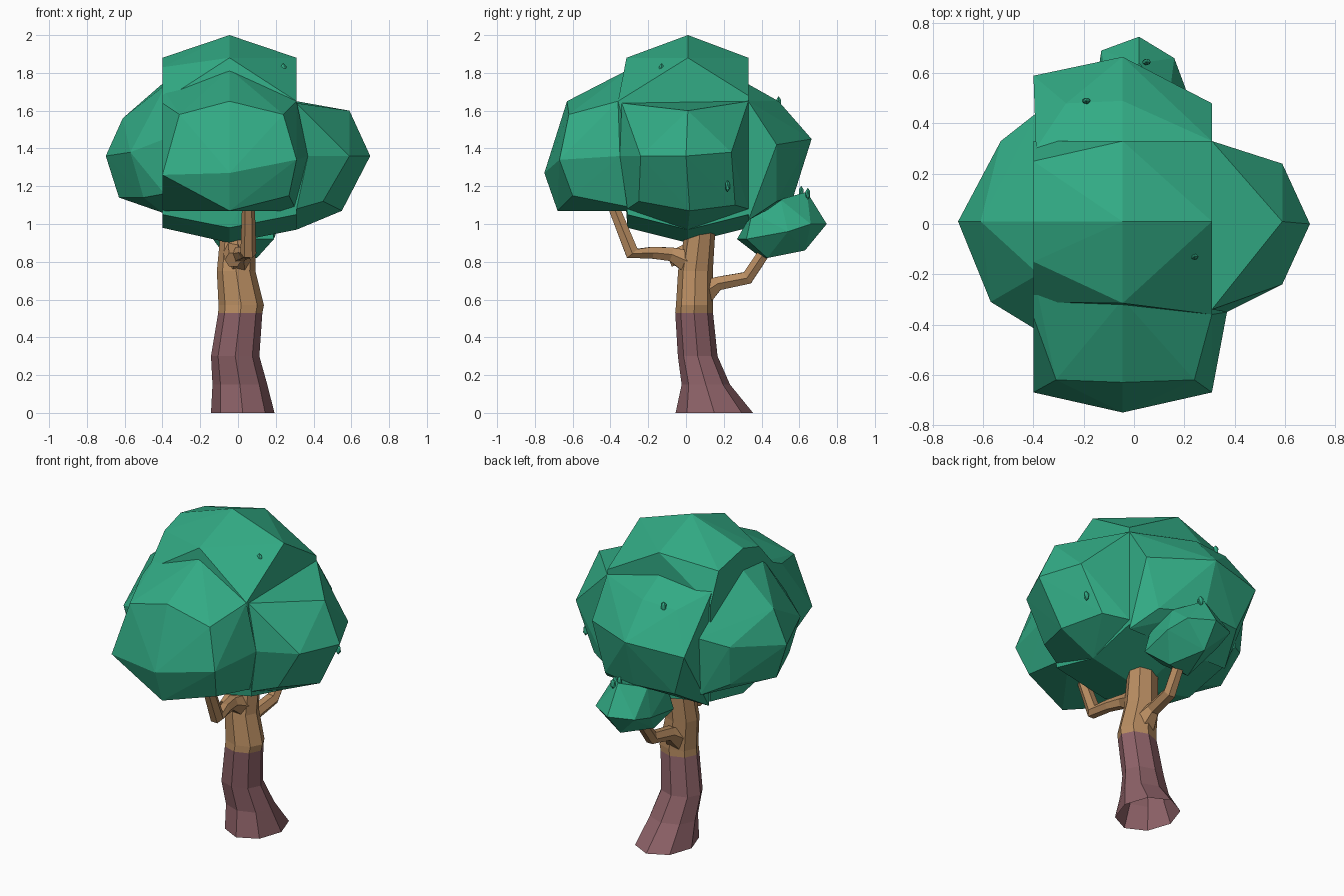
import bpy, bmesh, math
from mathutils import Vector


def material(name, rgb):
    m = bpy.data.materials.new(name)
    m.diffuse_color = (*rgb, 1)
    return m


GREEN = material("leaf green", (0.032, 0.41, 0.235))
TAN = material("tan wood", (0.48, 0.265, 0.12))
PLUM = material("plum bark", (0.27, 0.122, 0.138))


def finish(bm, name, *mats):
    bmesh.ops.recalc_face_normals(bm, faces=bm.faces)
    me = bpy.data.meshes.new(name)
    bm.to_mesh(me)
    bm.free()
    for m in mats:
        me.materials.append(m)
    ob = bpy.data.objects.new(name, me)
    bpy.context.collection.objects.link(ob)
    return ob


def skin(bm, rings, cap_start=True):
    """Bridge successive rings of points and cap the ends."""
    vs = [[bm.verts.new(p) for p in r] for r in rings]
    n = len(vs[0])
    for a, b in zip(vs, vs[1:]):
        for i in range(n):
            j = (i + 1) % n
            bm.faces.new((a[i], a[j], b[j], b[i]))
    if cap_start:
        bm.faces.new(vs[0])
    bm.faces.new(vs[-1])


def branch(name, path, sides=6):
    """Tapered tube through (x, y, z, radius) points."""
    pts = [Vector(p[:3]) for p in path]
    rings = []
    for i, p in enumerate(pts):
        d = (pts[min(i + 1, len(pts) - 1)] - pts[max(i - 1, 0)]).normalized()
        u = Vector((1, 0, 0))
        u = (u - d * u.dot(d)).normalized()
        v = d.cross(u)
        r = path[i][3]
        rings.append([p + (u * math.cos(t) + v * math.sin(t)) * r
                      for t in (2 * math.pi * k / sides for k in range(sides))])
    bm = bmesh.new()
    skin(bm, rings)
    return finish(bm, name, TAN)


def lobe(name, points):
    """Faceted foliage mass: convex hull of a few corner points."""
    bm = bmesh.new()
    for p in points:
        bm.verts.new(p)
    res = bmesh.ops.convex_hull(bm, input=bm.verts)
    junk = {g for g in res["geom_interior"] + res["geom_unused"]
            if isinstance(g, bmesh.types.BMVert)}
    bmesh.ops.delete(bm, geom=list(junk), context='VERTS')
    return finish(bm, name, GREEN)


# Trunk: (z, centre x, centre y, radius x, radius y), flared at the back foot, open below
profile = [(0, .025, .15, .168, .205), (.15, .01, .105, .145, .128),
           (.30, -.015, .062, .128, .105), (.53, .012, .043, .117, .10),
           (.57, .017, .045, .12, .098), (.75, -.01, .05, .102, .092),
           (.96, .0, .075, .092, .08)]
bm = bmesh.new()
skin(bm, [[(cx + rx * math.cos(k * math.pi / 4), cy + ry * math.sin(k * math.pi / 4), z)
           for k in range(8)] for z, cx, cy, rx, ry in profile], cap_start=False)
trunk = finish(bm, "trunk", TAN, PLUM)
for f in trunk.data.polygons:
    f.material_index = 1 if f.center.z < 0.53 else 0

# Branches and the sawn stub
branch("front_branch", [(0, .04, .79, .08), (.01, -.08, .84, .042), (.035, -.18, .848, .036),
                        (.055, -.285, .845, .042), (.055, -.385, 1.095, .034)])
branch("back_branch", [(0, .07, .62, .085), (0, .17, .685, .042),
                       (.01, .325, .715, .04), (.02, .405, .835, .036)])
branch("stub", [(-.025, .03, .86, .055), (-.025, -.09, .81, .045)])

# Crown: a tall core with one lobe on each side
lobe("crown_core", [
    (-.045, .01, 2), (-.4, .01, 1.88), (.31, .01, 1.88), (-.045, -.315, 1.88), (-.045, .33, 1.88),
    (-.4, -.15, 1.83), (-.4, .25, 1.83), (.31, .33, 1.68), (.31, -.36, 1.65),
    (-.4, -.31, 1.65), (-.4, .33, 1.65),
    (-.4, -.31, 1.05), (.31, -.31, 1.05), (-.4, .33, 1.05), (.31, .33, 1.05),
    (-.4, .01, .98), (.31, .01, .97), (-.045, -.31, .98), (-.045, .33, .98), (-.045, .01, .9)])
lobe("crown_front", [
    (-.4, -.2, 1.72), (-.045, -.3, 1.82), (-.045, -.37, 1.77), (.31, -.36, 1.65),
    (-.4, -.37, 1.64), (-.31, -.62, 1.58), (-.045, -.63, 1.65), (.24, -.62, 1.58),
    (-.4, -.67, 1.26), (-.045, -.75, 1.27), (.31, -.67, 1.34),
    (-.045, -.68, 1.07), (.27, -.6, 1.15),
    (-.4, -.3, 1.07), (-.045, -.3, 1.07), (.31, -.2, 1.07), (.37, -.35, 1.36)])
lobe("crown_left", [
    (-.38, .01, 1.76), (-.61, .01, 1.56), (-.7, .01, 1.36), (-.63, .01, 1.14),
    (-.53, .33, 1.42), (-.52, .31, 1.18), (-.57, -.31, 1.38), (-.5, -.3, 1.14),
    (-.39, -.42, 1.45), (-.39, -.41, 1.16), (-.39, .44, 1.48), (-.39, .42, 1.12),
    (-.4, .01, 1.06), (-.2, .2, 1.7), (-.38, -.2, 1.74)])
lobe("crown_right", [
    (.31, .33, 1.65), (.31, -.34, 1.64), (.59, .01, 1.6), (.7, 0, 1.36),
    (.59, .24, 1.38), (.59, -.24, 1.36), (.55, .02, 1.07), (.42, .21, 1.6),
    (.37, -.35, 1.36), (.31, .33, 1.08), (.31, -.31, 1.08),
    (.31, .01, .97), (.45, -.25, 1.12), (.45, .26, 1.1)])
lobe("crown_back", [
    (-.39, .3, 1.72), (-.045, .33, 1.74), (.31, .33, 1.65), (-.27, .48, 1.64), (-.045, .49, 1.65),
    (-.4, .59, 1.42), (-.045, .665, 1.45), (.31, .48, 1.42), (-.3, .54, 1.15),
    (-.04, .57, 1.15), (.22, .48, 1.12), (-.39, .33, 1.02), (.31, .33, 1.02)])

# Small leaf cluster on the back branch
lobe("small_cluster", [
    (.02, .745, 1), (-.13, .69, 1), (.16, .66, 1), (.205, .54, .96), (-.15, .56, .97),
    (.02, .64, 1.17), (-.1, .52, 1.13), (.14, .5, 1.13), (.01, .63, .86), (-.06, .4, .82),
    (.1, .43, .82), (-.14, .32, .93), (.19, .32, .92), (-.12, .35, 1.06), (.17, .35, 1.06),
    (.02, .27, .92)])

# Single little leaves poking out of the foliage
for i, (x, y, z) in enumerate([(-.19, .49, 1.645), (.24, -.13, 1.82), (.03, .61, 1.17),
                               (.05, .645, 1.16), (.535, .22, 1.2)]):
    bm = bmesh.new()
    bmesh.ops.create_icosphere(bm, subdivisions=1, radius=1)
    for v in bm.verts:
        v.co = Vector((x + v.co.x * .018, y + v.co.y * .014, z + v.co.z * .032))
    finish(bm, f"leaf_{i + 1}", GREEN)
